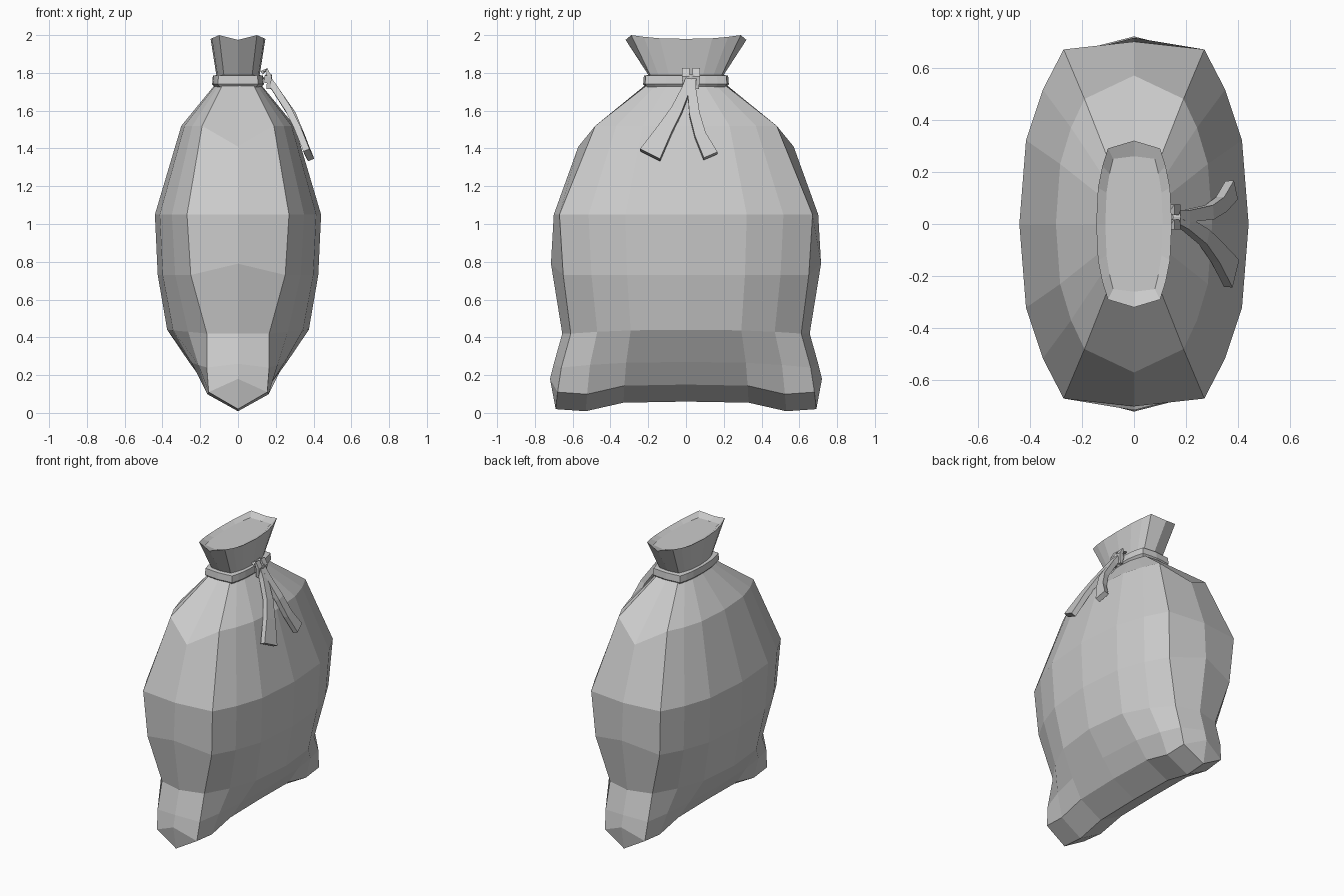
import bpy
import bmesh
from mathutils import Vector

cube = bpy.data.objects.get("Cube")
if cube:
    bpy.data.objects.remove(cube)

cloth = bpy.data.materials.new("grey cloth")
cloth.use_nodes = True
grey = (0.6, 0.6, 0.6, 1)
cloth.diffuse_color = grey
cloth.node_tree.nodes["Principled BSDF"].inputs["Base Color"].default_value = grey


def loft(name, rings, closed=False):
    """Skin a list of equal rings; cap the ends unless the loop is closed."""
    bm = bmesh.new()
    loops = [[bm.verts.new(p) for p in ring] for ring in rings]
    count = len(loops[0])
    pairs = list(zip(loops, loops[1:]))
    if closed:
        pairs.append((loops[-1], loops[0]))
    for low, high in pairs:
        for i in range(count):
            j = (i + 1) % count
            bm.faces.new((low[i], low[j], high[j], high[i]))
    if not closed:
        for loop in (loops[0], loops[-1]):
            bm.faces.new(loop)
    bmesh.ops.remove_doubles(bm, verts=bm.verts, dist=0.001)
    bmesh.ops.recalc_face_normals(bm, faces=bm.faces)
    mesh = bpy.data.meshes.new(name)
    bm.to_mesh(mesh)
    bm.free()
    mesh.materials.append(cloth)
    obj = bpy.data.objects.new(name, mesh)
    bpy.context.collection.objects.link(obj)
    return obj


def bag_ring(end, corner, side, dip=0):
    """Sixteen-sided ring mirrored from a quarter: end middle, corner, side middle."""
    (ye, ze), (xc, yc, zc), (xs, zs) = end, corner, side
    arc = [(xc, yc, zc)]
    for along, bulge, drop in ((0.77, 0.47, dip), (0.48, 0.85, 0)):
        arc.append((xc + (xs - xc) * bulge, yc * along,
                    zc + (zs - zc) * bulge - drop))
    half = [(0, ye, ze)] + arc + [(xs, 0, zs)]
    half += [(x, -y, z) for x, y, z in reversed(arc)] + [(0, -ye, ze)]
    return half + [(-x, y, z) for x, y, z in reversed(half[1:-1])]


# Sack body: bottom seam, pointed corners, belly, shoulders, neck, flared mouth
sack = [
    bag_ring((.69, .02), (0, .69, .02), (0, .06), .03),
    bag_ring((.72, .18), (.155, .68, .11), (.17, .15), .03),
    bag_ring((.70, .26), (.165, .66, .24), (.26, .27)),
    bag_ring((.655, .42), (.165, .61, .42), (.375, .44)),
    bag_ring((.715, .79), (.25, .65, .73), (.425, .73)),
    bag_ring((.70, 1.05), (.27, .67, 1.05), (.44, 1.05)),
    bag_ring((.57, 1.41), (.19, .48, 1.52), (.30, 1.52)),
    bag_ring((.21, 1.74), (.08, .20, 1.74), (.12, 1.74)),
    bag_ring((.20, 1.79), (.075, .19, 1.79), (.115, 1.79)),
    bag_ring((.32, 1.975), (.10, .29, 2.0), (.145, 1.98)),
    bag_ring((.26, 1.965), (.08, .25, 1.97), (.11, 1.965)),
]
loft("sack", sack)

# Cord wrapped round the neck
cord = []
for grow, z in ((.01, 1.725), (.022, 1.74), (.018, 1.785), (-.01, 1.79)):
    cord.append(bag_ring((.205 + grow, z), (.085 + grow, .195 + grow, z),
                         (.115 + grow, z)))
loft("neck_cord", cord, closed=True)


def ribbon(name, path, widths, thick, normal):
    """Flat strip with a rectangular section along a path."""
    points = [Vector(p) for p in path]
    face = Vector(normal).normalized()
    rings = []
    for i, p in enumerate(points):
        ahead = points[min(i + 1, len(points) - 1)] - points[max(i - 1, 0)]
        across = ahead.cross(face).normalized() * widths[i] / 2
        out = across.cross(ahead).normalized() * thick / 2
        rings.append([p + across + out, p - across + out,
                      p - across - out, p + across - out])
    loft(name, rings)


# Two hanging tails that widen towards their ends
outward = (.9, 0, .45)
ribbon("front_tail",
       [(.15, .02, 1.78), (.2, 0, 1.71), (.27, -.05, 1.6),
        (.32, -.11, 1.5), (.375, -.19, 1.365)],
       (.03, .045, .06, .08, .12), .035, outward)
ribbon("back_tail",
       [(.15, .04, 1.78), (.2, .03, 1.71), (.29, .045, 1.58),
        (.335, .075, 1.47), (.375, .13, 1.36)],
       (.03, .045, .055, .06, .08), .035, outward)

# Knot: two small upright loops and a crossing strap
for name, y in (("front_knot_loop", -.002), ("back_knot_loop", .055)):
    ribbon(name, [(.125, y, 1.80), (.15, y, 1.815), (.168, y, 1.78), (.16, y, 1.715)],
           (.035, .04, .04, .025), .022, (1, 0, .6))
ribbon("knot_strap", [(.155, -.015, 1.765), (.165, .027, 1.77), (.155, .07, 1.765)],
       (.04, .045, .04), .03, (1, 0, 0))
